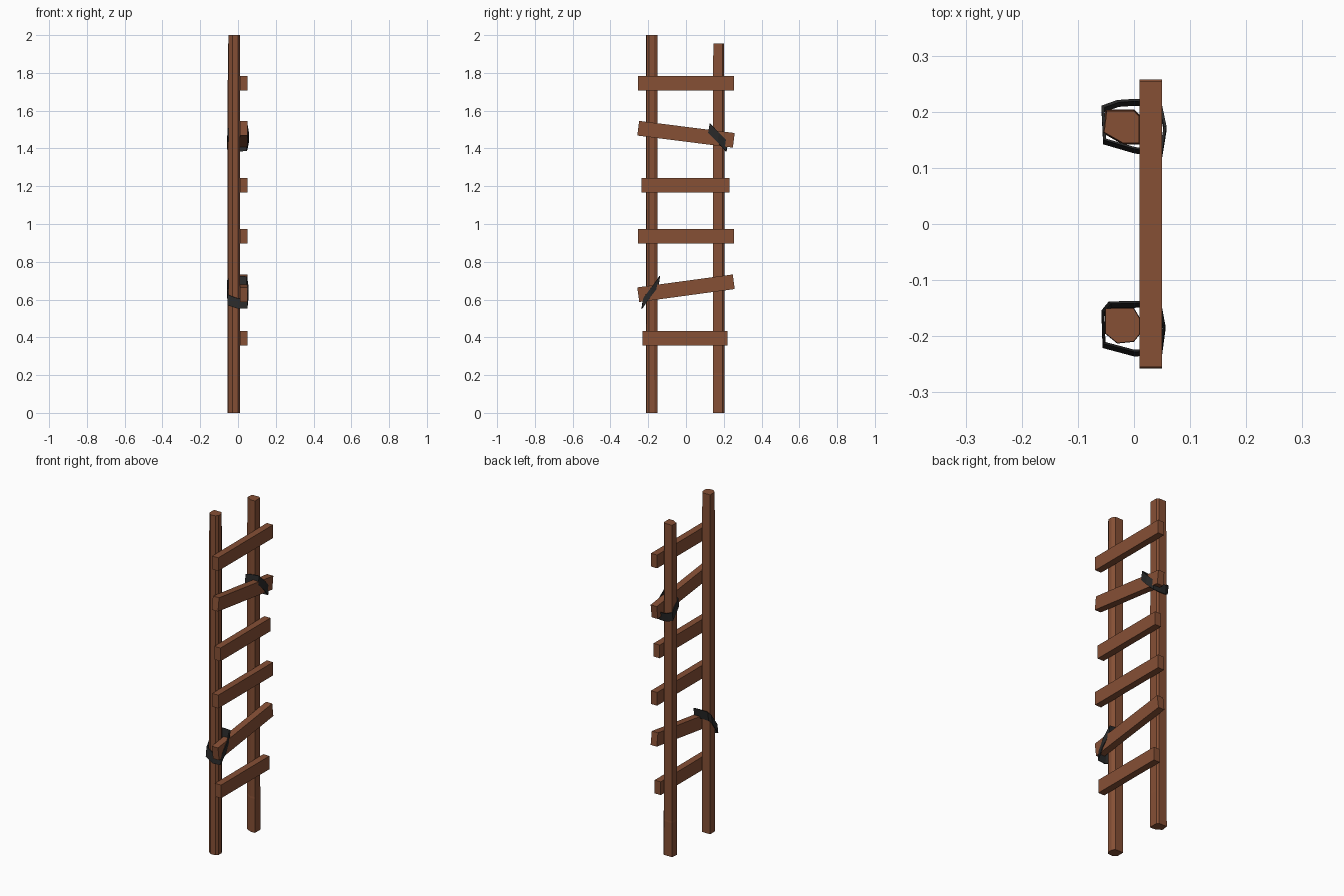
import bpy, bmesh, math
from mathutils import Matrix, Vector

if "Cube" in bpy.data.objects:
    bpy.data.objects.remove(bpy.data.objects["Cube"])


def material(name, color):
    m = bpy.data.materials.new(name)
    m.diffuse_color = (*color, 1)
    m.use_nodes = True
    m.node_tree.nodes["Principled BSDF"].inputs["Base Color"].default_value = m.diffuse_color
    return m


wood = material("wood", (0.24, 0.08, 0.036))
cloth = material("dark_binding", (0.022, 0.022, 0.022))


def finish(bm, name, mat):
    bmesh.ops.recalc_face_normals(bm, faces=bm.faces[:])
    me = bpy.data.meshes.new(name)
    bm.to_mesh(me)
    bm.free()
    me.materials.append(mat)
    ob = bpy.data.objects.new(name, me)
    bpy.context.collection.objects.link(ob)
    return ob


def rail(name, profile, levels):
    """Loft a faceted profile through (z, scale) levels."""
    bm = bmesh.new()
    n = len(profile)
    cx = sum(p[0] for p in profile) / n
    cy = sum(p[1] for p in profile) / n
    rings = [[bm.verts.new((cx + (x - cx) * s, cy + (y - cy) * s, z))
              for x, y in profile] for z, s in levels]
    for a, b in zip(rings, rings[1:]):
        for i in range(n):
            j = (i + 1) % n
            bm.faces.new((a[i], a[j], b[j], b[i]))
    bm.faces.new(rings[0])
    bm.faces.new(rings[-1])
    finish(bm, name, wood)


def rung(name, z, length, angle=0.0, y=0.0):
    bm = bmesh.new()
    bmesh.ops.create_cube(bm, size=1, matrix=Matrix.Translation((0.03, y, z))
                          @ Matrix.Rotation(angle, 4, 'X')
                          @ Matrix.Diagonal((0.04, length, 0.078, 1)))
    finish(bm, name, wood)


def binding(name, path, yc, zc, slope, height, lean):
    """Flat strap following a top-view loop, tilted so z depends on y."""
    bm = bmesh.new()
    cx = sum(p[0] for p in path) / len(path)
    rings = []
    for x, y in path:
        ring = []
        for side, k in ((1, 1.0), (-1, 1.0), (-1, 0.91), (1, 0.91)):
            z = zc + slope * (y - yc) + side * height / 2
            ring.append(bm.verts.new((cx + (x - cx) * k,
                                      yc + (y - yc) * k + side * lean, z)))
        rings.append(ring)
    for i, a in enumerate(rings):
        b = rings[(i + 1) % len(rings)]
        for k in range(4):
            m = (k + 1) % 4
            bm.faces.new((a[k], a[m], b[m], b[k]))
    finish(bm, name, cloth)


# Uprights with roughly hewn corners
rail("left_rail",
     [(-0.052, -0.15), (0.0, -0.15), (0.011, -0.168), (0.011, -0.196),
      (0.0, -0.21), (-0.03, -0.213), (-0.052, -0.195)],
     [(0, 1.0), (0.6, 0.98), (1.7, 0.99), (2.0, 0.97)])
rail("right_rail",
     [(-0.05, 0.203), (0.0, 0.203), (0.01, 0.193), (0.01, 0.143),
      (-0.02, 0.143), (-0.055, 0.163)],
     [(0, 1.04), (0.2, 1.03), (0.21, 1.0), (1.7, 0.99), (1.955, 0.95)])

# Rungs: two of them have slipped and hang crooked
for i, (z, length, angle, y) in enumerate([
        (0.395, 0.45, 0, -0.004), (0.66, 0.51, 0.135, 0),
        (0.935, 0.51, 0, 0), (1.205, 0.465, 0, -0.002),
        (1.475, 0.51, -0.126, 0), (1.745, 0.51, 0, 0)]):
    rung(f"rung_{i + 1}", z, length, angle, y)

# Bindings lashed diagonally round rail and rung
binding("lower_binding",
        [(-0.058, -0.158), (-0.045, -0.142), (0.01, -0.141), (0.048, -0.142),
         (0.056, -0.185), (0.05, -0.23), (0.0, -0.232), (-0.056, -0.217)],
        -0.187, 0.637, 1.3, 0.055, 0.004)
binding("upper_binding",
        [(-0.058, 0.207), (-0.03, 0.217), (0.0, 0.219), (0.048, 0.217),
         (0.058, 0.17), (0.05, 0.121), (0.0, 0.13), (-0.055, 0.146)],
        0.17, 1.458, -1.0, 0.05, 0.004)
